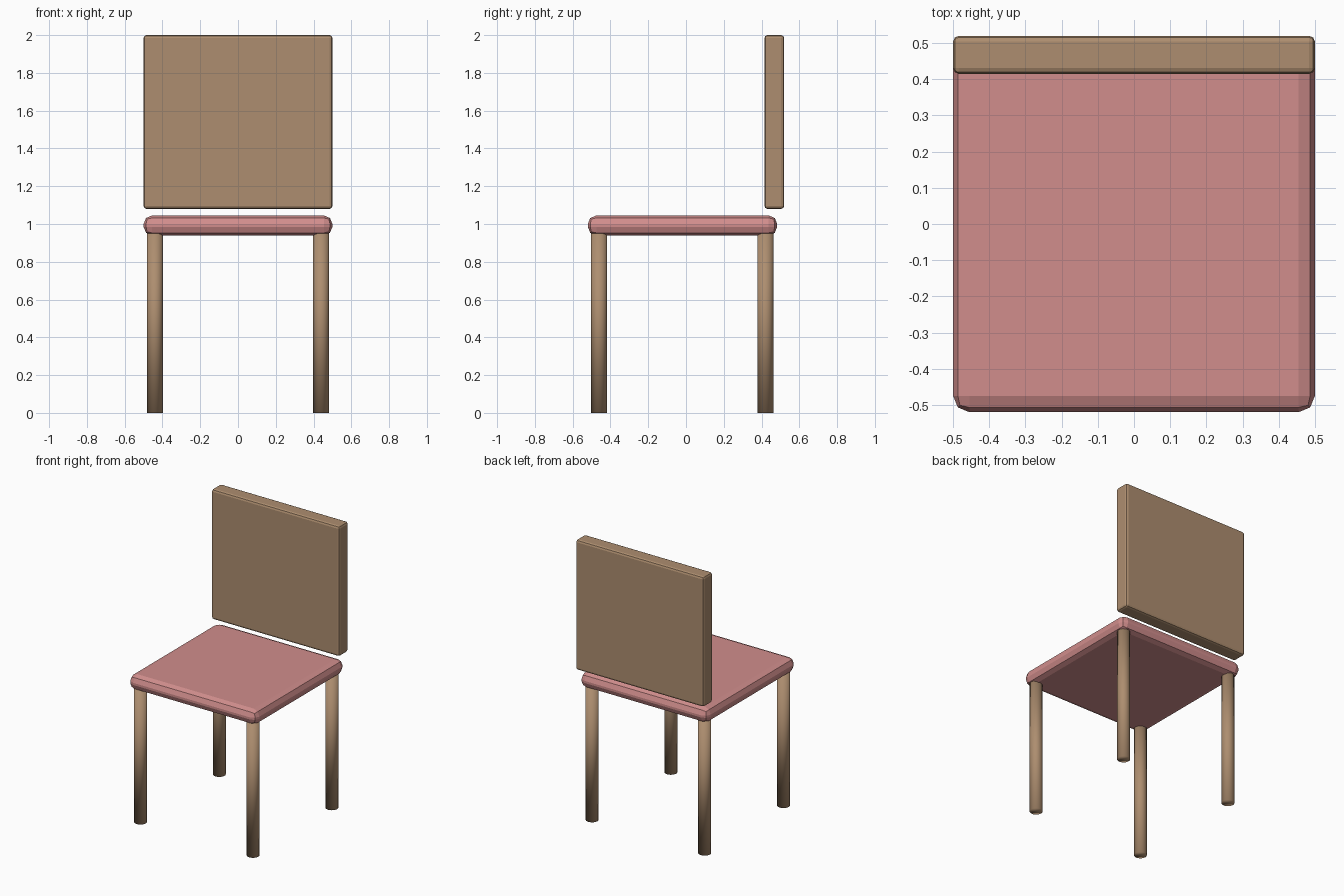
import bpy

cube = bpy.data.objects.get("Cube")
if cube:
    bpy.data.objects.remove(cube, do_unlink=True)


def make_material(name, color):
    mat = bpy.data.materials.new(name)
    mat.use_nodes = True
    mat.diffuse_color = color
    mat.node_tree.nodes["Principled BSDF"].inputs["Base Color"].default_value = color
    return mat


def rounded_box(name, low, high, bevel, mat):
    """Box between two corners with softly bevelled edges."""
    center = [(a + b) / 2 for a, b in zip(low, high)]
    bpy.ops.mesh.primitive_cube_add(size=1, location=center)
    obj = bpy.context.object
    obj.name = name
    obj.scale = [b - a for a, b in zip(low, high)]
    bpy.ops.object.transform_apply(location=False, rotation=False, scale=True)
    mod = obj.modifiers.new("Rounded edges", 'BEVEL')
    mod.width = bevel
    mod.segments = 2
    obj.data.materials.append(mat)
    return obj


wood = make_material("brown wood", (0.42, 0.27, 0.16, 1))
cushion = make_material("dusty pink", (0.64, 0.27, 0.265, 1))

# Seat and floating backrest
rounded_box("seat", (-0.5, -0.52, 0.94), (0.5, 0.483, 1.045), 0.045, cushion)
rounded_box("backrest", (-0.5, 0.415, 1.08), (0.5, 0.52, 2.0), 0.016, wood)

# Four round legs, smooth shaded
LEG_HEIGHT = 0.95
for side, x in (("right", -0.44), ("left", 0.44)):
    for end, y in (("front", -0.46), ("back", 0.42)):
        bpy.ops.mesh.primitive_cylinder_add(
            vertices=32, radius=0.042, depth=LEG_HEIGHT,
            location=(x, y, LEG_HEIGHT / 2))
        leg = bpy.context.object
        leg.name = f"{end}_{side}_leg"
        leg.data.materials.append(wood)
        bpy.ops.object.shade_smooth()
